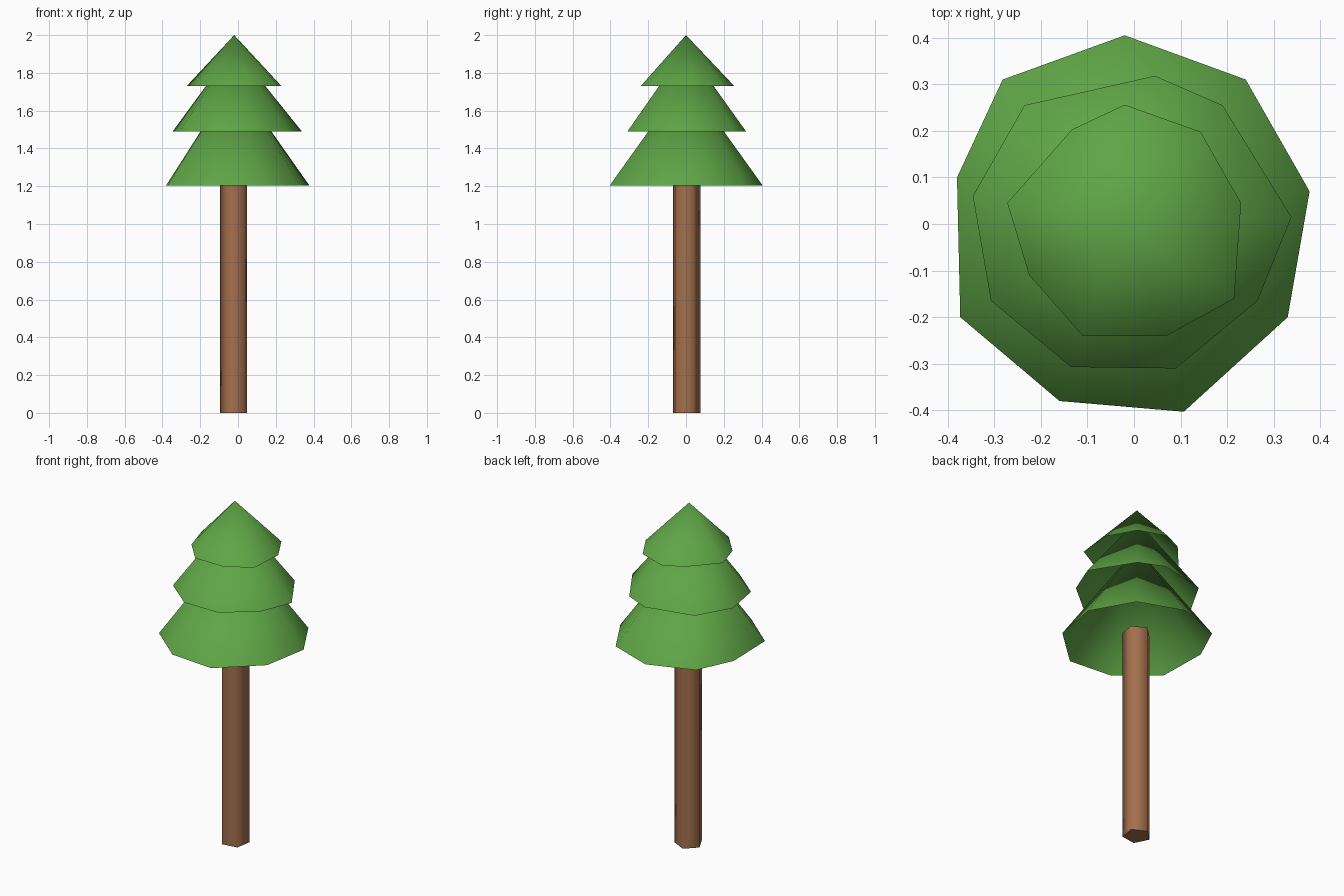
import bpy, math

if "Cube" in bpy.data.objects:
    bpy.data.objects.remove(bpy.data.objects["Cube"])

CX, CY = -0.02, 0.0          # tree axis


def material(name, rgb):
    m = bpy.data.materials.new(name)
    m.diffuse_color = (*rgb, 1)
    m.use_nodes = True
    m.node_tree.nodes["Principled BSDF"].inputs["Base Color"].default_value = m.diffuse_color
    return m


def mesh_object(name, verts, faces, mat):
    me = bpy.data.meshes.new(name)
    me.from_pydata(verts, [], faces)
    me.materials.append(mat)
    ob = bpy.data.objects.new(name, me)
    bpy.context.collection.objects.link(ob)
    for p in me.polygons:
        p.use_smooth = True
    return ob


green = material("leaf_green", (0.115, 0.38, 0.062))
brown = material("bark_brown", (0.37, 0.16, 0.074))


# foliage tiers: open cones with irregular nine-sided rims
def tier(name, rim, z, apex):
    ring = rim[::-1]                      # counter-clockwise seen from above
    n = len(ring)
    verts = [(x, y, z) for x, y in ring] + [(CX, CY, apex)]
    mesh_object(name, verts, [(i, (i + 1) % n, n) for i in range(n)], green)


tier("lower_branches",
     [(-.02, .405), (.24, .31), (.377, .07), (.33, -.20), (.107, -.403),
      (-.16, -.38), (-.373, -.20), (-.38, .10), (-.282, .31)], 1.205, 1.77)
tier("middle_branches",
     [(.045, .318), (.19, .255), (.338, .015), (.265, -.165), (.09, -.31),
      (-.135, -.307), (-.307, -.165), (-.346, .06), (-.235, .255)], 1.49, 1.935)
tier("top_branches",
     [(-.02, .256), (.143, .198), (.23, .045), (.215, -.16), (.07, -.24),
      (-.11, -.24), (-.225, -.11), (-.272, .045), (-.133, .203)], 1.73, 2.0)

# trunk: five-sided post running up inside the lowest tier
N, R = 5, 0.077
ang = [math.radians(-45 + 72 * i) for i in range(N)]
verts = [(CX + R * math.cos(a), CY + R * math.sin(a), z) for z in (0, 1.25) for a in ang]
faces = [(i, (i + 1) % N, N + (i + 1) % N, N + i) for i in range(N)]
faces.append(tuple(reversed(range(N))))
trunk = mesh_object("trunk", verts, faces, brown)
trunk.data.polygons[N].use_smooth = False
for e in trunk.data.edges:                # crisp edge around the base
    if max(e.vertices) < N:
        e.use_edge_sharp = True
